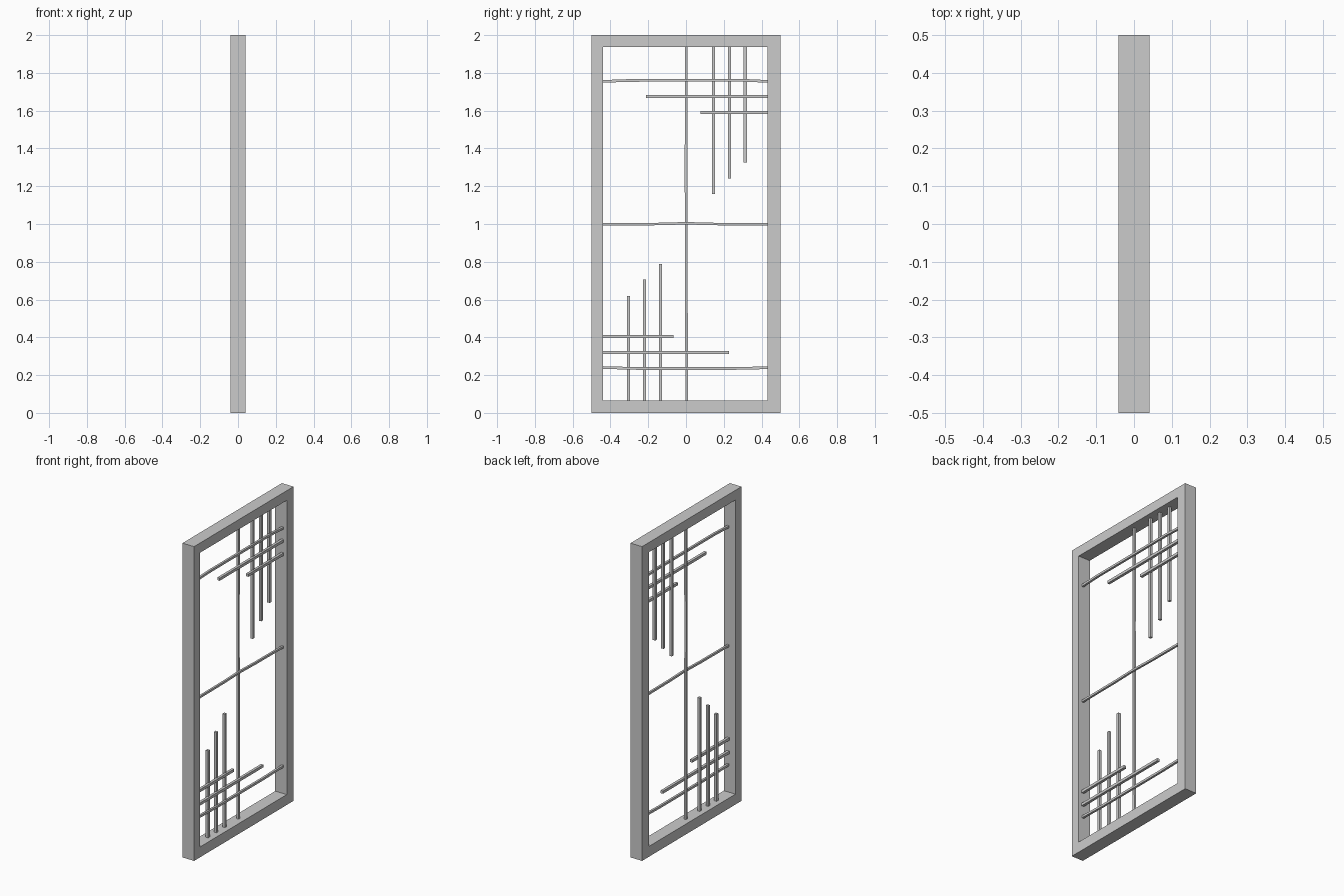
import bpy, bmesh

if "Cube" in bpy.data.objects:
    bpy.data.objects.remove(bpy.data.objects["Cube"])

def box(bm, lo, hi):
    size = [h - l for l, h in zip(lo, hi)]
    vs = bmesh.ops.create_cube(bm, size=1)["verts"]
    for v in vs:
        for i in range(3):
            v.co[i] = lo[i] + (v.co[i] + 0.5) * size[i]

def finish(name, bm):
    bmesh.ops.recalc_face_normals(bm, faces=bm.faces)
    me = bpy.data.meshes.new(name)
    bm.to_mesh(me)
    bm.free()
    ob = bpy.data.objects.new(name, me)
    bpy.context.collection.objects.link(ob)
    return ob

# Square-section bar following a (y, z) path at depth x
def bar(name, x, pts, w, vertical):
    bm = bmesh.new()
    h = w / 2
    rings = []
    for y, z in pts:
        ring = []
        for a, b in ((-h, -h), (h, -h), (h, h), (-h, h)):
            co = (x + a, y + b, z) if vertical else (x + a, y, z + b)
            ring.append(bm.verts.new(co))
        rings.append(ring)
    for r, s in zip(rings, rings[1:]):
        for i in range(4):
            j = (i + 1) % 4
            bm.faces.new((r[i], r[j], s[j], s[i]))
    bm.faces.new(rings[0])
    bm.faces.new(rings[-1])
    return finish(name, bm)

# Outer frame with a rectangular opening
L, R, B, T = -0.439, 0.432, 0.066, 1.938
D = 0.041
bm = bmesh.new()
outer = [(-0.5, 0), (0.5, 0), (0.5, 2), (-0.5, 2)]
inner = [(L, B), (R, B), (R, T), (L, T)]
loops = [[bm.verts.new((x, y, z)) for y, z in loop]
         for x, loop in ((-D, outer), (D, outer), (D, inner), (-D, inner))]
for k in range(4):
    a, b = loops[k], loops[(k + 1) % 4]
    for i in range(4):
        j = (i + 1) % 4
        bm.faces.new((a[i], a[j], b[j], b[i]))
finish("frame", bm)

XV, XH = 0.0, 0.011   # depth of upright and cross bars
W, THIN = 0.017, 0.013

# Short upright bars, hanging at the top and standing at the bottom
for i, (y, z) in enumerate([(0.146, 1.16), (0.230, 1.24), (0.314, 1.325)]):
    bar(f"upper_upright_{i+1}", XV, [(y, z), (y, T)], W, True)
for i, (y, z) in enumerate([(-0.304, 0.62), (-0.220, 0.705), (-0.135, 0.788)]):
    bar(f"lower_upright_{i+1}", XV, [(y, B), (y, z)], W, True)

# Short cross bars
for i, (y, z) in enumerate([(-0.212, 1.675), (0.077, 1.59)]):
    bar(f"upper_cross_bar_{i+1}", XH, [(y, z), (R, z)], W, False)
for i, (y, z) in enumerate([(-0.067, 0.405), (0.228, 0.32)]):
    bar(f"lower_cross_bar_{i+1}", XH, [(L, z), (y, z)], W, False)

# Long bars, slightly bowed
bar("centre_upright", XV, [(0.004, B), (0.002, 0.6), (0.0, 1.3), (0.002, T)], 0.014, True)
bar("middle_cross_bar", XH, [(L, 0.998), (-0.15, 1.0), (0.0, 1.004), (0.15, 1.0), (R, 0.998)], THIN, False)
bar("top_cross_bar", XH, [(L, 1.755), (-0.3, 1.76), (0.3, 1.761), (R, 1.755)], 0.014, False)
bar("bottom_cross_bar", XH, [(L, 0.24), (-0.25, 0.235), (0.25, 0.235), (R, 0.239)], 0.014, False)
